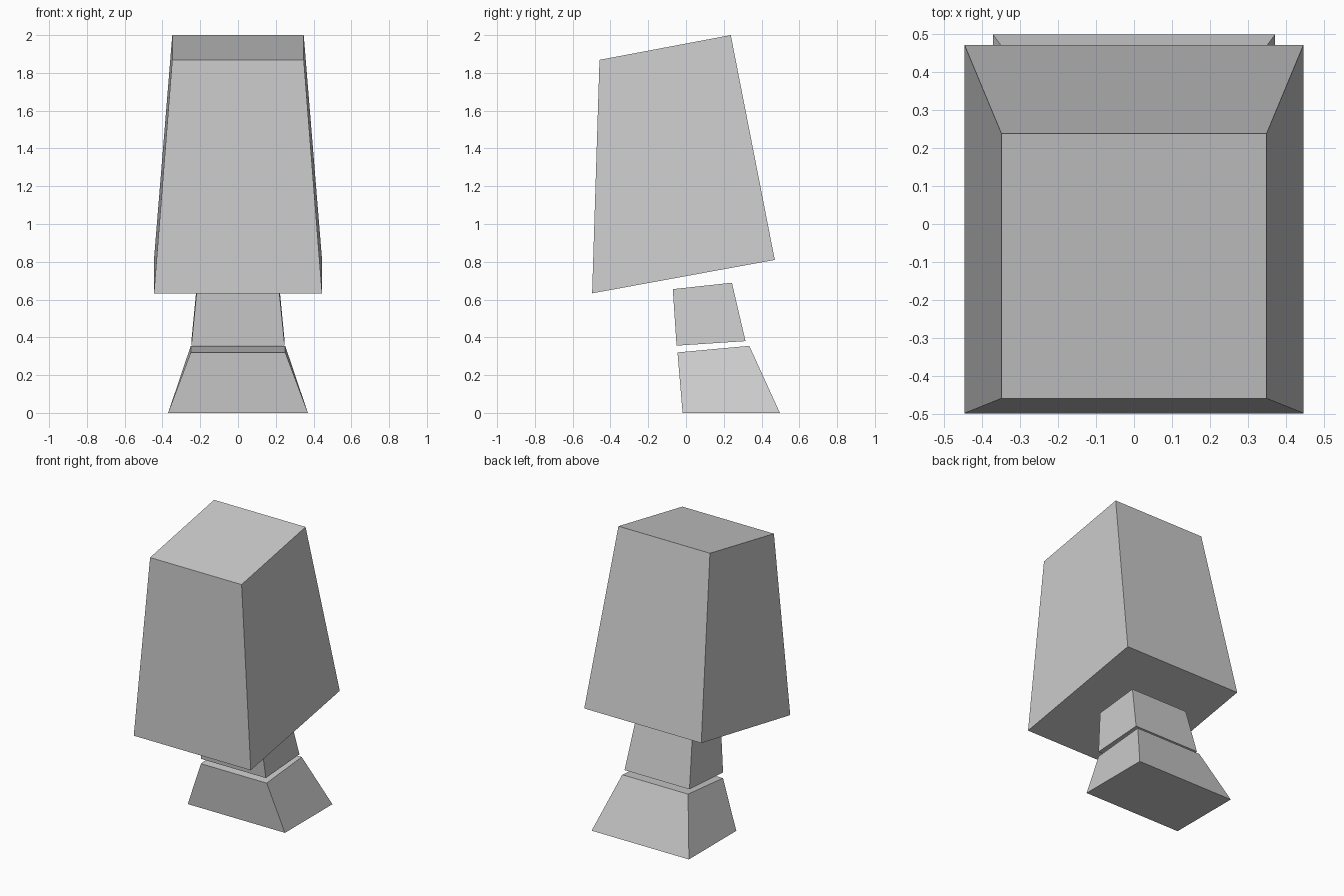
import bpy
import bmesh

if "Cube" in bpy.data.objects:
    bpy.data.objects.remove(bpy.data.objects["Cube"])


def tapered_block(name, bottom, top, half_bottom, half_top):
    """Six-sided block: bottom/top are (y, z) of front and back edges, plus half widths."""
    bm = bmesh.new()
    rings = []
    for (front, back), w in ((bottom, half_bottom), (top, half_top)):
        rings.append([bm.verts.new((sx * w, *p))
                      for sx, p in ((-1, front), (1, front), (1, back), (-1, back))])
    low, high = rings
    bm.faces.new(low[::-1])
    bm.faces.new(high)
    for i in range(4):
        j = (i + 1) % 4
        bm.faces.new((low[i], low[j], high[j], high[i]))
    bmesh.ops.recalc_face_normals(bm, faces=bm.faces)
    mesh = bpy.data.meshes.new(name)
    bm.to_mesh(mesh)
    bm.free()
    obj = bpy.data.objects.new(name, mesh)
    bpy.context.collection.objects.link(obj)
    return obj


# Flared foot block
tapered_block("base_block", ((-0.018, 0.0), (0.497, 0.0)),
              ((-0.045, 0.32), (0.335, 0.355)), 0.37, 0.25)

# Small neck block
tapered_block("neck_block", ((-0.05, 0.356), (0.315, 0.38)),
              ((-0.07, 0.655), (0.243, 0.689)), 0.247, 0.217)

# Large tilted upper block
tapered_block("upper_block", ((-0.497, 0.633), (0.47, 0.81)),
              ((-0.458, 1.869), (0.237, 2.0)), 0.445, 0.348)
